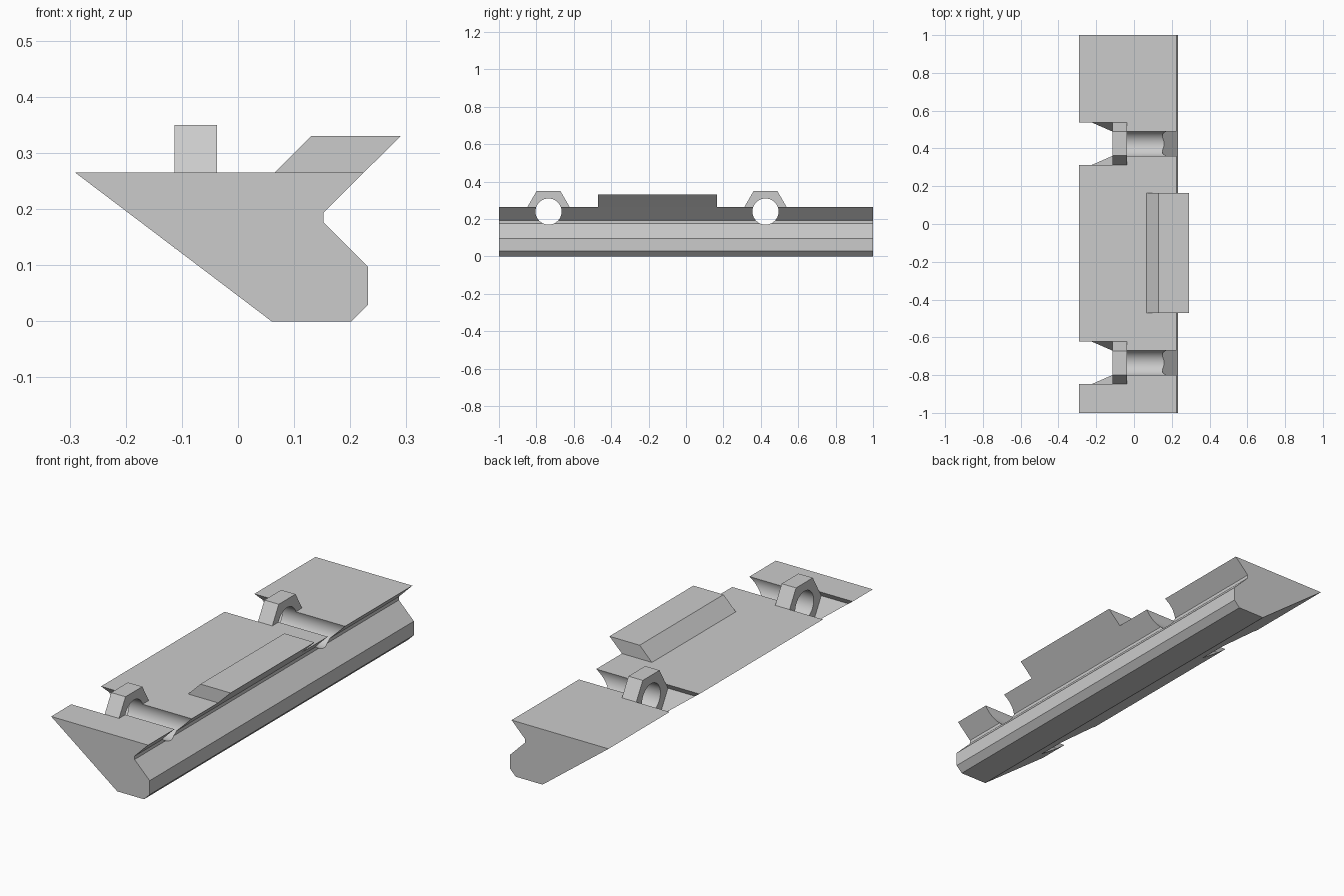
import bpy
import bmesh
from math import cos, sin, radians, tau

cube = bpy.data.objects.get("Cube")
if cube:
    bpy.data.objects.remove(cube, do_unlink=True)

grey = bpy.data.materials.new("plain grey")
grey.use_nodes = True
grey.diffuse_color = (0.6, 0.6, 0.6, 1)
grey.node_tree.nodes["Principled BSDF"].inputs["Base Color"].default_value = (0.6, 0.6, 0.6, 1)

TOP = 0.265               # height of the rail's upper face
BORE_Z = 0.24             # height of the screw axis
NUT_RADIUS = 0.127
BORE_RADIUS = 0.07
NUT_BACK, NUT_FRONT = -0.113, -0.037
STATIONS = {"front": -0.735, "rear": 0.425}


def prism(name, profile, start, end, axis):
    """Extrude a closed profile along x (profile is y, z) or y (profile is x, z)."""
    def place(a, b, t):
        return (t, a, b) if axis == "x" else (a, t, b)
    bm = bmesh.new()
    base = bm.faces.new([bm.verts.new(place(a, b, start)) for a, b in profile])
    extruded = bmesh.ops.extrude_face_region(bm, geom=[base])["geom"]
    moved = [g for g in extruded if isinstance(g, bmesh.types.BMVert)]
    bmesh.ops.translate(bm, verts=moved, vec=place(0, 0, end - start))
    bmesh.ops.recalc_face_normals(bm, faces=bm.faces)
    mesh = bpy.data.meshes.new(name)
    bm.to_mesh(mesh)
    bm.free()
    mesh.materials.append(grey)
    obj = bpy.data.objects.new(name, mesh)
    bpy.context.collection.objects.link(obj)
    return obj


def polygon(sides, radius, y):
    """Regular polygon around the screw axis at station y."""
    return [(y + radius * cos(tau * i / sides), BORE_Z + radius * sin(tau * i / sides))
            for i in range(sides)]


def activate(obj):
    bpy.ops.object.select_all(action="DESELECT")
    obj.select_set(True)
    bpy.context.view_layer.objects.active = obj


def cut(obj, cutter):
    """Subtract the cutter from obj and discard it."""
    cutter.hide_render = True
    activate(obj)
    mod = obj.modifiers.new("cut", "BOOLEAN")
    mod.operation = "DIFFERENCE"
    mod.solver = "EXACT"
    mod.object = cutter
    bpy.ops.object.modifier_apply(modifier=mod.name)
    bpy.data.objects.remove(cutter, do_unlink=True)


def smooth(obj):
    activate(obj)
    bpy.ops.object.shade_smooth_by_angle(angle=radians(30))


# Long wedge rail with the V groove along its +x side
rail = prism("wedge_rail", [
    (-0.29, TOP), (0.06, 0), (0.202, 0), (0.232, 0.03), (0.232, 0.097),
    (0.152, 0.177), (0.152, 0.193), (0.224, TOP)], -1, 1, "y")

# Slanted locking lug standing on the rail
prism("recoil_lug", [(0.065, TOP), (0.13, 0.33), (0.29, 0.33), (0.224, TOP)],
      -0.47, 0.165, "y")

# Hex nuts in their pockets, with a round bore through nut and rail
for side, y in STATIONS.items():
    hexagon = polygon(6, NUT_RADIUS, y)
    circle = polygon(64, BORE_RADIUS, y)
    cut(rail, prism("pocket_cutter", hexagon, -0.5, NUT_FRONT, "x"))
    cut(rail, prism("bore_cutter", circle, -0.5, 0.5, "x"))
    nut = prism(side + "_hex_nut", hexagon, NUT_BACK, NUT_FRONT, "x")
    cut(nut, prism("bore_cutter", circle, -0.5, 0.5, "x"))
    smooth(nut)

smooth(rail)
